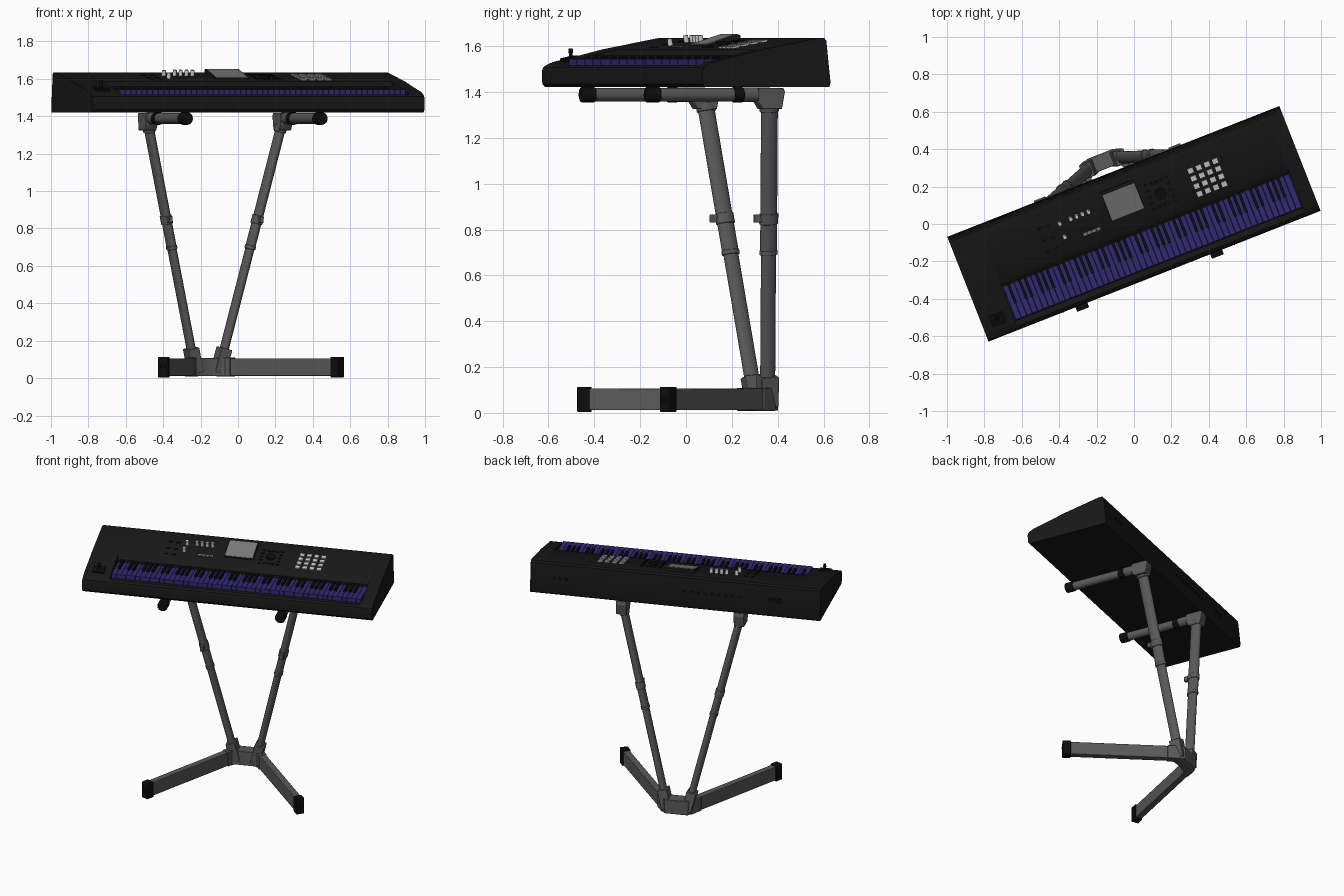
import bpy, bmesh, math
from mathutils import Matrix, Vector

if "Cube" in bpy.data.objects:
    bpy.data.objects.remove(bpy.data.objects["Cube"])

TURN = math.radians(21.5)      # whole model is turned about z
U0 = -0.033                    # stand centre along the keyboard
TILT = math.atan(0.189)        # slope of the control panel


def material(name, r, g, b):
    m = bpy.data.materials.new(name)
    m.diffuse_color = (r, g, b, 1)
    m.use_nodes = True
    m.node_tree.nodes["Principled BSDF"].inputs["Base Color"].default_value = m.diffuse_color
    return m


BLACK = material("black", 0.009, 0.009, 0.009)
DARK = material("rubber", 0.004, 0.004, 0.004)
BLUE = material("blue", 0.03, 0.022, 0.17)
STEEL = material("steel", 0.1, 0.1, 0.1)
SCREEN = material("screen_grey", 0.2, 0.2, 0.2)
WHITE = material("white", 0.75, 0.75, 0.75)


def finish(name, bm, mat, bevel=0):
    bmesh.ops.recalc_face_normals(bm, faces=bm.faces)
    me = bpy.data.meshes.new(name)
    bm.to_mesh(me)
    bm.free()
    ob = bpy.data.objects.new(name, me)
    bpy.context.collection.objects.link(ob)
    me.materials.append(mat)
    ob.rotation_euler.z = TURN
    if bevel:
        mod = ob.modifiers.new("bevel", 'BEVEL')
        mod.width, mod.segments, mod.limit_method = bevel, 2, 'ANGLE'
    bpy.ops.object.select_all(action='DESELECT')
    ob.select_set(True)
    bpy.context.view_layer.objects.active = ob
    bpy.ops.object.shade_smooth_by_angle(angle=math.radians(35))
    return ob


def box(bm, c, s, tilt=0):
    m = Matrix.Translation(c) @ Matrix.Rotation(tilt, 4, 'X') @ Matrix.Diagonal((*s, 1))
    bmesh.ops.create_cube(bm, size=1, matrix=m)


def frame(p, q, ref):
    p, q = Vector(p), Vector(q)
    z = (q - p).normalized()
    y = Vector(ref)
    y = (y - z * y.dot(z)).normalized()
    m = Matrix((y.cross(z), y, z)).transposed().to_4x4()
    m.translation = (p + q) / 2
    return m, (q - p).length


def tube(bm, p, q, rx, ry, ref=(0, 1, 0), seg=24, taper=1):
    m, l = frame(p, q, ref)
    bmesh.ops.create_cone(bm, cap_ends=True, segments=seg, radius1=1, radius2=taper,
                          depth=l, matrix=m @ Matrix.Diagonal((rx, ry, 1, 1)))


def bar(bm, p, q, w, h):
    m, l = frame(p, q, (0, 0, 1))
    bmesh.ops.create_cube(bm, size=1, matrix=m @ Matrix.Diagonal((w, h, l, 1)))


def prism(bm, pts, a, b, axis='u'):
    put = (lambda p, t: (t, p[0], p[1])) if axis == 'u' else (lambda p, t: (p[0], p[1], t))
    va = [bm.verts.new(put(p, a)) for p in pts]
    vb = [bm.verts.new(put(p, b)) for p in pts]
    bm.faces.new(va)
    bm.faces.new(vb)
    for i in range(len(pts)):
        j = (i + 1) % len(pts)
        bm.faces.new((va[i], va[j], vb[j], vb[i]))


def top(v):                    # panel height at depth v
    return 1.635 + (v - 0.245) * 0.189


# keyboard case: slotted middle and two solid ends
low = [(-0.285, 1.421), (-0.298, 1.435), (-0.3, 1.49), (-0.294, 1.507), (-0.28, 1.517)]
high = [(0.245, 1.635), (0.272, 1.635), (0.282, 1.625), (0.302, 1.44), (0.296, 1.421)]
bm = bmesh.new()
prism(bm, low + [(-0.249, 1.517), (-0.247, 1.5), (-0.05, 1.5), (-0.05, 1.558), (-0.02, top(-0.02))] + high,
      -0.78, 0.873)
for a, b in ((-0.954, -0.78), (0.873, 0.954)):
    prism(bm, low + [(-0.25, 1.53), (-0.12, 1.56), (-0.02, top(-0.02))] + high, a, b)
finish("keyboard_case", bm, BLACK)

# keys: 52 white positions in blue, 36 black
white, black = bmesh.new(), bmesh.new()
pitch = 1.643 / 52
for i in range(52):
    u = -0.775 + pitch * (i + 0.5)
    box(white, (u, -0.1495, 1.523), (pitch - 0.002, 0.189, 0.04))
    if (i + 5) % 7 in (0, 1, 3, 4, 5) and i < 51:
        box(black, (u + pitch / 2, -0.108, 1.546), (0.016, 0.112, 0.026))
finish("main_keys", white, BLUE)
finish("raised_keys", black, DARK)

# tilted display in its housing
bm = bmesh.new()
prism(bm, [(0.055, 1.59), (0.055, 1.604), (0.208, 1.652), (0.22, 1.648), (0.225, 1.62)], -0.106, 0.086)
finish("display_housing", bm, BLACK)
bm = bmesh.new()
box(bm, (-0.01, 0.1325, 1.629), (0.182, 0.152, 0.004), math.atan(0.048 / 0.153))
finish("display_screen", bm, SCREEN)

# drum pads, four by four
bm = bmesh.new()
for i in range(4):
    for j in range(4):
        v = 0.088 + (j - 1.5) * 0.044
        box(bm, (0.457 + (i - 1.5) * 0.047, v, top(v) + 0.002), (0.031, 0.029, 0.012), TILT)
finish("pads", bm, WHITE)

# white knobs and a row of light buttons
bm = bmesh.new()
for u, v in [(-0.369, 0.149), (-0.37, 0.074)] + [(-0.305 + 0.034 * k, 0.152) for k in range(4)]:
    z = top(v)
    tube(bm, (u, v, z - 0.003), (u, v - 0.006, z + 0.03), 0.012, 0.012, seg=16, taper=0.85)
finish("knobs", bm, WHITE)
bm = bmesh.new()
for k in range(4):
    box(bm, (-0.262 + 0.025 * k, 0.046, top(0.046) + 0.001), (0.021, 0.015, 0.008), TILT)
finish("light_buttons", bm, SCREEN)

# dial and dark buttons
bm = bmesh.new()
tube(bm, (0.192, 0.1, top(0.1) - 0.004), (0.192, 0.098, top(0.1) + 0.012), 0.03, 0.03)
for s in (-1, 1):
    for k in range(5):
        v = 0.03 + k * 0.035
        box(bm, (0.192 + s * 0.06, v, top(v) + 0.001), (0.017, 0.012, 0.008), TILT)
    for k in (-1, 0, 1):
        v = 0.1 + s * 0.065
        box(bm, (0.192 + k * 0.028, v, top(v) + 0.001), (0.018, 0.012, 0.008), TILT)
for u in (-0.48, -0.43):
    for v in (0.03, 0.09, 0.16):
        box(bm, (u, v, top(v) + 0.001), (0.025, 0.012, 0.006), TILT)
finish("dial_and_buttons", bm, DARK)

# joystick on the left end block
bm = bmesh.new()
box(bm, (-0.865, -0.205, 1.543), (0.075, 0.06, 0.02), 0.23)
tube(bm, (-0.865, -0.2, 1.54), (-0.865, -0.2, 1.575), 0.007, 0.007, seg=12)
tube(bm, (-0.865, -0.2, 1.57), (-0.865, -0.2, 1.59), 0.011, 0.011, seg=12, taper=0.8)
finish("joystick", bm, DARK)

# rear sockets
bm = bmesh.new()
for u in [0.72 + 0.04 * k for k in range(3)] + [-0.42 + 0.045 * k for k in range(9)]:
    tube(bm, (u, 0.28, 1.53), (u, 0.296, 1.53), 0.01, 0.01, ref=(0, 0, 1), seg=12)
box(bm, (-0.66, 0.288, 1.53), (0.09, 0.014, 0.03))
finish("rear_sockets", bm, DARK)

# stand, both sides
feet, caps, posts, arms, grips, joints = (bmesh.new() for _ in range(6))
for s in (-1, 1):
    # floor leg with rubber end
    a = Vector((U0 + s * 0.085, 0.365, 0.059))
    b = Vector((U0 + s * 0.513, -0.29, 0.059))
    d = (b - a).normalized()
    bar(feet, a, b - d * 0.045, 0.044, 0.094)
    bar(feet, a - d * 0.02, a + d * 0.07, 0.054, 0.1)
    bar(caps, b - d * 0.055, b, 0.054, 0.11)
    caps_c = b + d * 0.002
    caps_c.z = 0.056
    tube(caps, b - d * 0.01, caps_c, 0.016, 0.016, ref=(0, 0, 1), seg=16)
    # slanted oval post with collars
    p = Vector((U0 + s * 0.072, 0.367, 0.06))
    q = Vector((U0 + s * 0.387, 0.252, 1.37))
    at = lambda z: p.lerp(q, (z - p.z) / (q.z - p.z))
    tube(posts, p, at(0.85), 0.023, 0.034)
    tube(posts, at(0.7), q, 0.025, 0.038)
    tube(joints, at(0.69), at(0.71), 0.028, 0.041)
    tube(joints, at(0.825), at(0.87), 0.03, 0.043)
    c = at(0.848)
    box(joints, (c.x, c.y - 0.05, c.z), (0.022, 0.035, 0.036))
    # socket at the post foot
    m, l = frame(at(0.03), at(0.16), (0, 1, 0))
    bmesh.ops.create_cube(joints, size=1, matrix=m @ Matrix.Diagonal((0.064, 0.082, l, 1)))
    # support arm under the case
    u = U0 + s * 0.387
    tube(arms, (u, -0.28, 1.388), (u, 0.24, 1.388), 0.029, 0.029, ref=(0, 0, 1))
    tube(arms, (u, 0.11, 1.388), (u, 0.25, 1.388), 0.032, 0.032, ref=(0, 0, 1))
    tube(grips, (u, -0.326, 1.388), (u, -0.265, 1.388), 0.034, 0.034, ref=(0, 0, 1))
    tube(grips, (u, 0.08, 1.388), (u, 0.125, 1.388), 0.034, 0.034, ref=(0, 0, 1))
    # elbow bracket
    prism(joints, [(0.19, 1.355), (0.19, 1.418), (0.305, 1.418), (0.312, 1.4), (0.298, 1.325), (0.21, 1.325)],
          u - 0.034, u + 0.034)
    tube(joints, at(1.315), at(1.35), 0.031, 0.044)
finish("floor_legs", feet, STEEL, 0.003)
finish("leg_end_caps", caps, DARK, 0.004)
finish("posts", posts, STEEL)
finish("support_arms", arms, STEEL)
finish("arm_grips", grips, DARK, 0.004)
finish("joints_and_collars", joints, STEEL, 0.003)

# base block joining the legs
bm = bmesh.new()
prism(bm, [(U0 + x, y) for x, y in ((-0.075, 0.415), (0.075, 0.415), (0.125, 0.355), (0.1, 0.31),
                                    (0.06, 0.33), (-0.06, 0.33), (-0.1, 0.31), (-0.125, 0.355))],
      0.01, 0.108, 'z')
finish("base_block", bm, STEEL, 0.003)
